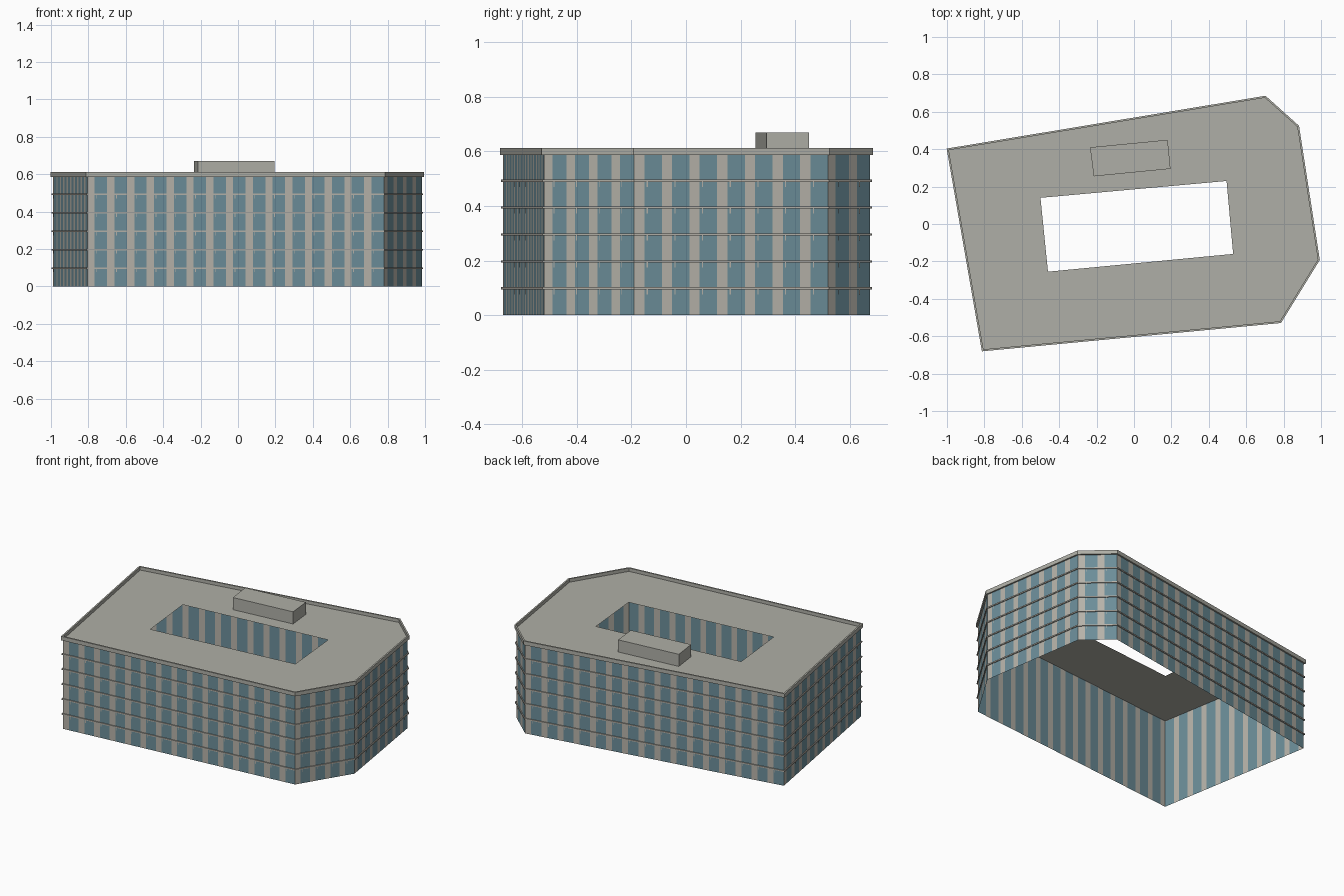
import bpy, bmesh
from mathutils import Vector

cube = bpy.data.objects.get("Cube")
if cube:
    bpy.data.objects.remove(cube)


def material(name, rgb):
    m = bpy.data.materials.new(name)
    m.use_nodes = True
    m.diffuse_color = (*rgb, 1)
    m.node_tree.nodes["Principled BSDF"].inputs["Base Color"].default_value = (*rgb, 1)
    return m


STONE = material("pale stone", (0.47, 0.45, 0.40))
GLASS = material("blue glass", (0.15, 0.27, 0.32))
ROOF = material("roof grey", (0.43, 0.43, 0.385))

# Plan, counterclockwise: corner and number of windows on the wall that follows
PLAN = [(-0.805, -0.67, 15), (0.78, -0.52, 4), (0.983, -0.19, 7),
        (0.873, 0.52, 2), (0.70, 0.675, 16), (-0.99, 0.395, 10)]
CORNERS = [Vector((x, y, 0)) for x, y, n in PLAN]
COURTYARD = [Vector(p) for p in ((-0.46, -0.255, 0), (0.53, -0.16, 0), (0.495, 0.23, 0), (-0.5, 0.14, 0))]
PLANT_ROOM = [Vector(p) for p in ((-0.215, 0.255, 0), (0.195, 0.295, 0), (0.18, 0.45, 0), (-0.235, 0.41, 0))]
FLOOR, WALL_TOP, ROOF_Z, TOP = 0.0985, 0.59, 0.59, 0.612
UP = Vector((0, 0, 1))


def finish(name, bm, mats):
    me = bpy.data.meshes.new(name)
    bm.to_mesh(me)
    bm.free()
    for m in mats:
        me.materials.append(m)
    ob = bpy.data.objects.new(name, me)
    bpy.context.collection.objects.link(ob)
    return ob


def offset(loop, d):
    """Move every side of a counterclockwise loop outwards by d."""
    out = []
    for i, p in enumerate(loop):
        a = (p - loop[i - 1]).normalized().cross(UP)
        b = (loop[(i + 1) % len(loop)] - p).normalized().cross(UP)
        out.append(p + (a + b) * (d / (1 + a.dot(b))))
    return out


def bridge(bm, a, b):
    for i in range(len(a)):
        j = (i + 1) % len(a)
        bm.faces.new((a[i], a[j], b[j], b[i]))


def ring(bm, loop, z):
    return [bm.verts.new(p + UP * z) for p in loop]


def band(name, outer, inner, z0, z1, mat):
    """Closed frame following the plan."""
    bm = bmesh.new()
    rings = [ring(bm, outer, z0), ring(bm, outer, z1), ring(bm, inner, z1), ring(bm, inner, z0)]
    for k in range(4):
        bridge(bm, rings[k], rings[(k + 1) % 4])
    return finish(name, bm, [mat])


# Walls: alternating piers and full-height glazing; brackets below each ledge
walls, brackets = bmesh.new(), bmesh.new()
for i, (x, y, count) in enumerate(PLAN):
    a, b = CORNERS[i], CORNERS[(i + 1) % len(CORNERS)]
    along = (b - a).normalized()
    out = along.cross(UP)
    step = (b - a).length / count
    for k in range(count):
        cuts = [a + along * step * (k + f) for f in (0, 0.37, 1)]
        for side in (0, 1):
            p, q = cuts[side], cuts[side + 1]
            f = walls.faces.new([walls.verts.new(v) for v in (p, q, q + UP * WALL_TOP, p + UP * WALL_TOP)])
            f.material_index = side
        for level in range(1, 6):
            p = cuts[1] + along * 0.008 + UP * (FLOOR * level - 0.022) + out * 0.004
            q = p + along * 0.004
            brackets.faces.new([brackets.verts.new(v) for v in (p, q, q + UP * 0.02, p + UP * 0.02)])
bmesh.ops.remove_doubles(walls, verts=walls.verts, dist=0.0001)
finish("outer_walls", walls, [STONE, GLASS])
finish("window_brackets", brackets, [STONE])

# Thin floor ledges
for level in range(1, 6):
    z = FLOOR * level
    band(f"floor_ledge_{level}", offset(CORNERS, 0.007), offset(CORNERS, 0.001), z - 0.004, z + 0.004, STONE)

# Roof deck with courtyard opening, open to the ground
bm = bmesh.new()
edges = []
for loop in (CORNERS, COURTYARD):
    vs = ring(bm, loop, ROOF_Z)
    edges += [bm.edges.new((vs[i - 1], vs[i])) for i in range(len(vs))]
bmesh.ops.triangle_fill(bm, edges=edges, use_beauty=True, normal=UP)
finish("roof_deck", bm, [ROOF])

# Parapet around the roof edge
band("parapet", offset(CORNERS, 0.01), offset(CORNERS, 0.0), 0.586, TOP, ROOF)

# Rooftop plant room
bm = bmesh.new()
low, high = ring(bm, PLANT_ROOM, ROOF_Z), ring(bm, PLANT_ROOM, 0.67)
bridge(bm, low, high)
bm.faces.new(high)
finish("plant_room", bm, [ROOF])
